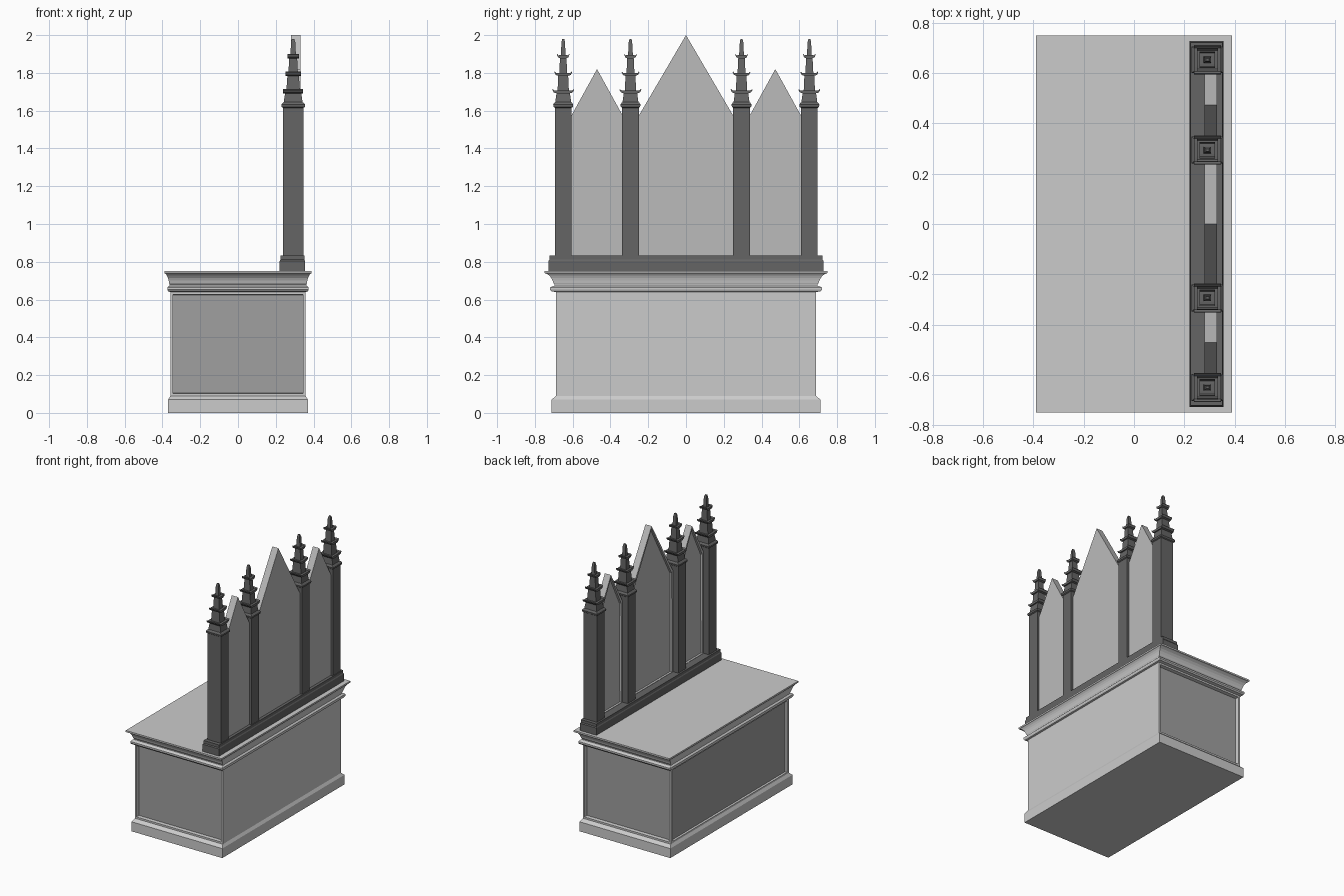
import bpy, bmesh
from mathutils import Vector

if "Cube" in bpy.data.objects:
    bpy.data.objects.remove(bpy.data.objects["Cube"])

def grey(name, v):
    m = bpy.data.materials.new(name)
    m.diffuse_color = (v, v, v, 1)
    m.use_nodes = True
    m.node_tree.nodes["Principled BSDF"].inputs["Base Color"].default_value = m.diffuse_color
    return m

STONE, INSET = grey("stone", 0.72), grey("inset_panel", 0.35)
SCREEN, DARK = grey("screen", 0.5), grey("dark_stone", 0.13)

def finish(name, bm, *mats):
    bmesh.ops.recalc_face_normals(bm, faces=bm.faces)
    me = bpy.data.meshes.new(name)
    bm.to_mesh(me)
    bm.free()
    for m in mats:
        me.materials.append(m)
    ob = bpy.data.objects.new(name, me)
    bpy.context.collection.objects.link(ob)
    return ob

def rect_lathe(bm, profile, cx=0, cy=0):
    """Stack rectangular rings (half x, half y, z) and skin them."""
    rings = [[bm.verts.new((cx + sx * hx, cy + sy * hy, z))
              for sx, sy in ((-1, -1), (1, -1), (1, 1), (-1, 1))]
             for hx, hy, z in profile]
    for a, b in zip(rings, rings[1:]):
        for i in range(4):
            j = (i + 1) % 4
            bm.faces.new((a[i], a[j], b[j], b[i]))
    bm.faces.new(rings[0][::-1])
    bm.faces.new(rings[-1])

def extrude_x(bm, pts, x0, x1):
    """Extrude a closed (y, z) outline along x."""
    a = [bm.verts.new((x0, y, z)) for y, z in pts]
    b = [bm.verts.new((x1, y, z)) for y, z in pts]
    n = len(pts)
    for i in range(n):
        j = (i + 1) % n
        bm.faces.new((a[i], a[j], b[j], b[i]))
    bm.faces.new(a[::-1])
    bm.faces.new(b)

# Altar body with moulded foot and cornice
K = 0.75 / 0.39
profile = [(.37, 0), (.37, .07), (.358, .09), (.358, .64), (.37, .643), (.374, .652),
           (.374, .664), (.368, .67), (.362, .673), (.362, .68), (.365, .688),
           (.367, .70), (.371, .715), (.377, .728), (.385, .738), (.39, .74), (.39, .752)]
bm = bmesh.new()
rect_lathe(bm, [(r, r, z) for r, z in profile])
bmesh.ops.recalc_face_normals(bm, faces=bm.faces)
# Recessed panels on the two ends and the long -x side
for f in list(bm.faces):
    n, h = f.normal, f.calc_center_median().z
    if abs(h - .365) < .01 and (n.x < -.9 or abs(n.y) > .9):
        bmesh.ops.inset_region(bm, faces=[f], thickness=.018)
        r = bmesh.ops.inset_region(bm, faces=[f], thickness=.003, depth=-.014)
        f.material_index = 1
for v in bm.verts:
    v.co.y *= K
finish("altar_body", bm, STONE, INSET)

# Plinth of the screen
CX = .29
bm = bmesh.new()
rect_lathe(bm, [(.067, .727, .75), (.067, .727, .805), (.063, .722, .812),
                (.063, .722, .832)], CX - .002)
finish("screen_plinth", bm, DARK)

# Gabled panels, recessed on the -x side
for name, yc, hw, peak in (("left", -.471, .138, 1.82), ("centre", 0, .252, 2.0),
                           ("right", .473, .138, 1.82)):
    bm = bmesh.new()
    extrude_x(bm, [(yc - hw, .82), (yc + hw, .82), (yc + hw, 1.57),
                   (yc, peak), (yc - hw, 1.57)], .28, .33)
    bmesh.ops.recalc_face_normals(bm, faces=bm.faces)
    face = [f for f in bm.faces if f.normal.x < -.9]
    bmesh.ops.inset_region(bm, faces=face, thickness=.02)
    bmesh.ops.inset_region(bm, faces=face, thickness=.002, depth=-.014)
    finish(name + "_gable_panel", bm, SCREEN)

# Pillars with stepped pinnacles and upturned leaf bands
for i, yc in enumerate((-.65, -.294, .294, .653)):
    bm = bmesh.new()
    rect_lathe(bm, [(.054, .044, .82), (.054, .044, 1.615), (.062, .051, 1.62),
                    (.063, .053, 1.632), (.055, .047, 1.642), (.05, .042, 1.645),
                    (.043, .036, 1.69), (.036, .03, 1.705), (.03, .026, 1.79),
                    (.025, .021, 1.80), (.021, .017, 1.88), (.015, .013, 1.89),
                    (.011, .009, 1.965), (.006, .005, 1.98)], CX + .002, yc)
    for z, hx, hy in ((1.69, .053, .058), (1.783, .041, .047), (1.877, .031, .033)):
        half = [(.5, 0), (.85, .006), (1, .02), (.95, .024), (.8, .016), (.5, .017)]
        outline = [(yc + hy * u, z + w) for u, w in half]
        outline += [(yc - hy * u, z + w) for u, w in half[::-1]]
        extrude_x(bm, outline, CX + .002 - hx, CX + .002 + hx)
    finish("pinnacle_pillar_%d" % (i + 1), bm, DARK)
